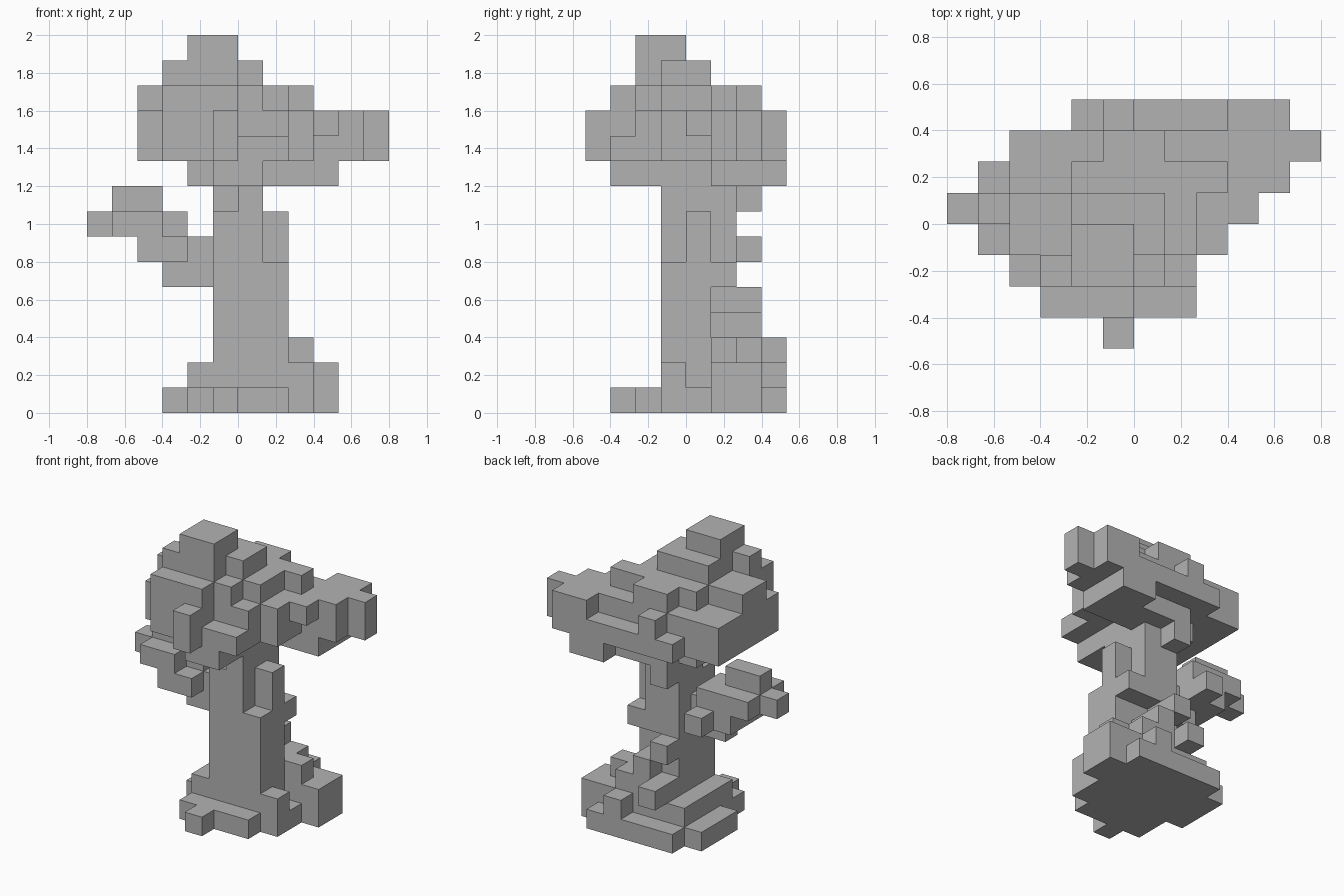
import bpy
import bmesh
from mathutils import Vector

cube = bpy.data.objects.get("Cube")
if cube:
    bpy.data.objects.remove(cube, do_unlink=True)

UNIT = 2 / 15  # edge length of one block
parts = {}


def block(part, x, y, z, wide=1, deep=1, tall=1):
    """Add a box of blocks to a part, from its low corner and its size."""
    parts.setdefault(part, set()).update(
        (x + i, y + j, z + k)
        for i in range(wide) for j in range(deep) for k in range(tall))


def build_part(name, cells, solid, material):
    """Skin the blocks of one part, leaving out faces buried in the tree."""
    bm = bmesh.new()
    corners = {}

    def corner(point):
        key = tuple(round(c) for c in point)
        if key not in corners:
            corners[key] = bm.verts.new(Vector(key) * UNIT)
        return corners[key]

    for cell in sorted(cells):
        middle = Vector(cell) + Vector((0.5, 0.5, 0.5))
        for axis in range(3):
            for sign in (-1, 1):
                normal = Vector()
                normal[axis] = sign
                neighbour = tuple(round(a + b) for a, b in zip(cell, normal))
                if neighbour in solid:
                    continue
                side = Vector()
                side[axis - 1] = 1
                up = normal.cross(side)
                ring = (-side - up, side - up, side + up, up - side)
                bm.faces.new([corner(middle + (normal + r) / 2) for r in ring])

    # Merge neighbouring coplanar squares into large flat faces
    bmesh.ops.dissolve_limit(bm, angle_limit=0.01,
                             verts=bm.verts[:], edges=bm.edges[:])
    mesh = bpy.data.meshes.new(name)
    bm.to_mesh(mesh)
    bm.free()
    mesh.materials.append(material)
    bpy.context.collection.objects.link(bpy.data.objects.new(name, mesh))


# Flat root base
block("root_base", x=-2, y=-1, z=0, wide=5, deep=5)
block("root_base", x=-3, y=1, z=0, wide=7, deep=2)
block("root_base", x=-2, y=-2, z=0, wide=4)
block("root_base", x=-3, y=0, z=0)
block("root_base", x=-1, y=-3, z=0)

# Roots stepping up towards the back of the trunk
block("root_steps", x=-2, y=-1, z=1, deep=4)
block("root_steps", x=-1, y=1, z=1, wide=5, deep=2)
block("root_steps", x=-1, y=1, z=2, wide=3, deep=2)
block("root_steps", x=0, y=1, z=3, deep=2)
block("root_steps", x=2, y=-1, z=1)
block("root_steps", x=2, y=1, z=2)
block("root_steps", x=1, y=3, z=1)
block("root_steps", x=-1, y=3, z=2)

# Trunk, narrower towards the top
block("trunk", x=-1, y=-1, z=1, wide=3, deep=2, tall=5)
block("trunk", x=-1, y=-1, z=6, wide=2, deep=2, tall=2)
block("trunk", x=-1, y=0, z=5, wide=2, deep=2, tall=4)
block("trunk", x=0, y=-1, z=8)
block("trunk", x=1, y=0, z=6, tall=2)
block("trunk", x=1, y=1, z=5)
block("trunk", x=-1, y=1, z=3, tall=2)

# Two knots on the back of the trunk
for height in (4, 8):
    block("trunk_knots", x=-1, y=2, z=height)

# Side branch climbing away from the trunk
block("side_branch", x=-3, y=0, z=5, wide=2)
block("side_branch", x=-4, y=-1, z=6, wide=2, deep=3)
block("side_branch", x=-2, y=0, z=6)
block("side_branch", x=-3, y=2, z=6)
block("side_branch", x=-5, y=-1, z=7, wide=2, deep=3)
block("side_branch", x=-3, y=0, z=7, deep=2)
block("side_branch", x=-6, y=0, z=7)
block("side_branch", x=-5, y=0, z=8, wide=2)

# Underside of the canopy
block("canopy_underside", x=-1, y=-3, z=9, wide=2, deep=6)
block("canopy_underside", x=-2, y=-2, z=9, deep=4)
block("canopy_underside", x=1, y=1, z=9, wide=3, deep=2)
block("canopy_underside", x=2, y=3, z=9, wide=2)

# Wide middle of the canopy, with an arm to the left
block("canopy_middle", x=-4, y=-2, z=10, wide=6, deep=5, tall=2)
block("canopy_middle", x=-3, y=-3, z=10, wide=3, tall=2)
block("canopy_middle", x=-1, y=-4, z=10, tall=2)
block("canopy_middle", x=0, y=-3, z=10, wide=2)
block("canopy_middle", x=2, y=-1, z=10, deep=4, tall=2)
block("canopy_middle", x=3, y=0, z=11)
block("canopy_middle", x=3, y=1, z=10, wide=2, deep=3, tall=2)
block("canopy_middle", x=5, y=2, z=10, tall=2)
block("canopy_middle", x=-2, y=3, z=10, wide=5)
block("canopy_middle", x=-1, y=3, z=11)

# Crown, rising to a small cap
block("canopy_crown", x=-3, y=-3, z=12, wide=3, deep=2)
block("canopy_crown", x=-4, y=-1, z=12, wide=6, deep=2)
block("canopy_crown", x=-2, y=1, z=12, wide=5)
block("canopy_crown", x=-1, y=2, z=12, wide=2)
block("canopy_crown", x=0, y=-2, z=12)
block("canopy_crown", x=-2, y=-1, z=13, wide=3, deep=2)
block("canopy_crown", x=-3, y=-2, z=13, wide=3)
block("canopy_crown", x=-2, y=-2, z=14, wide=2, deep=2)

# One plain grey for the whole tree
grey = bpy.data.materials.new("plain_grey")
grey.use_nodes = True
colour = (0.45, 0.45, 0.45, 1)
grey.diffuse_color = colour
grey.node_tree.nodes["Principled BSDF"].inputs["Base Color"].default_value = colour

# Build every part against the whole solid tree
tree = set().union(*parts.values())
for part_name, part_cells in parts.items():
    build_part(part_name, part_cells, tree, grey)
